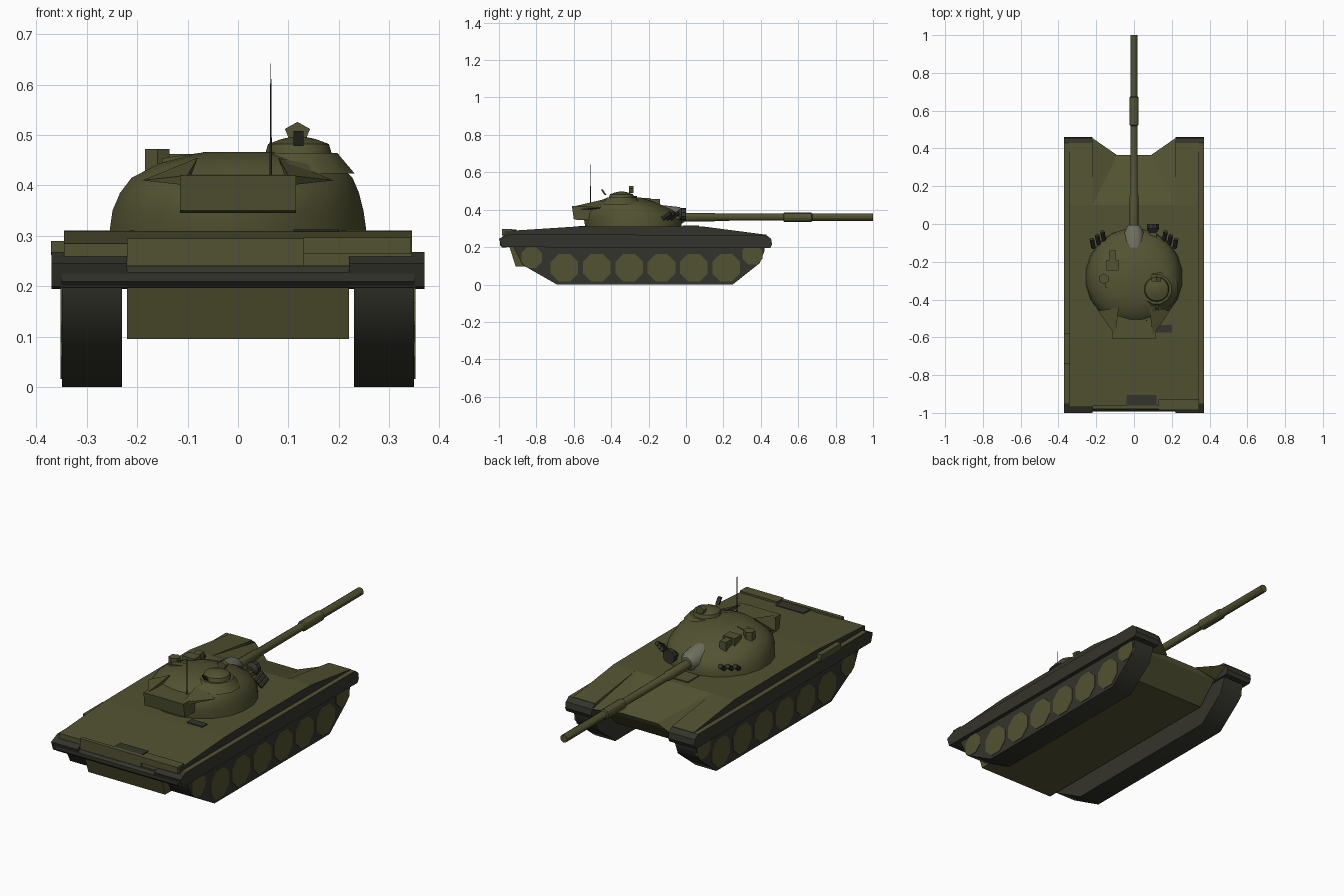
import bpy, bmesh, math
from mathutils import Vector, Matrix

if "Cube" in bpy.data.objects:
    bpy.data.objects.remove(bpy.data.objects["Cube"])


def material(name, rgb):
    m = bpy.data.materials.new(name)
    m.diffuse_color = (*rgb, 1)
    m.use_nodes = True
    m.node_tree.nodes["Principled BSDF"].inputs["Base Color"].default_value = m.diffuse_color
    return m


OLIVE = material("olive paint", (0.085, 0.085, 0.032))
DARK = material("dark rubber", (0.034, 0.034, 0.025))
GREY = material("pale canvas", (0.16, 0.16, 0.115))


def finish(name, bm, mats, rule=None, smooth=30):
    bmesh.ops.recalc_face_normals(bm, faces=bm.faces)
    if rule:
        for f in bm.faces:
            f.material_index = 1 if rule(f) else 0
    me = bpy.data.meshes.new(name)
    bm.to_mesh(me)
    bm.free()
    for m in mats:
        me.materials.append(m)
    if smooth:
        me.shade_smooth()
        me.set_sharp_from_angle(angle=math.radians(smooth))
    ob = bpy.data.objects.new(name, me)
    bpy.context.collection.objects.link(ob)
    return ob


def hull(name, pts, mats=(OLIVE,), rule=None):
    """Convex solid around the points."""
    bm = bmesh.new()
    for p in pts:
        bm.verts.new(p)
    r = bmesh.ops.convex_hull(bm, input=bm.verts[:])
    junk = [g for g in r["geom_interior"] if isinstance(g, bmesh.types.BMVert)]
    bmesh.ops.delete(bm, geom=junk, context="VERTS")
    bmesh.ops.dissolve_limit(bm, angle_limit=0.01, verts=bm.verts[:], edges=bm.edges[:])
    return finish(name, bm, mats, rule, 0)


def slab(name, profile, x0, x1, mats=(OLIVE,), rule=None):
    """Side profile (y, z) extruded across x."""
    return hull(name, [(x, y, z) for x in (x0, x1) for y, z in profile], mats, rule)


def box(name, x, y, z, mat=OLIVE):
    return hull(name, [(a, b, c) for a in x for b in y for c in z], (mat,))


def loft(name, rings, sides, mat=OLIVE, matrix=None, smooth=30, turn=0.5):
    """Elliptical rings (z, cx, cy, rx, ry) joined into a capped solid."""
    bm = bmesh.new()
    loops = []
    for z, cx, cy, rx, ry in rings:
        angs = [2 * math.pi * (i + turn) / sides for i in range(sides)]
        loops.append([bm.verts.new((cx + rx * math.cos(a), cy + ry * math.sin(a), z)) for a in angs])
    for a, b in zip(loops, loops[1:]):
        for i in range(sides):
            j = (i + 1) % sides
            bm.faces.new((a[i], a[j], b[j], b[i]))
    bm.faces.new(loops[0][::-1])
    bm.faces.new(loops[-1])
    if matrix:
        bm.transform(matrix)
    return finish(name, bm, (mat,), None, smooth)


def lathe(name, pts, origin, axis=(0, 0, 1), sides=12, mat=OLIVE, smooth=30):
    """Round part: (distance, radius) pairs along an axis."""
    rot = Vector((0, 0, 1)).rotation_difference(Vector(axis)).to_matrix().to_4x4()
    return loft(name, [(d, 0, 0, r, r) for d, r in pts], sides, mat,
                Matrix.Translation(origin) @ rot, smooth)


# Lower hull and upper deck
slab("lower_hull", [(-0.96, 0.25), (-0.91, 0.095), (0.25, 0.095), (0.25, 0.25)], -0.22, 0.22)
deck_side = lambda f: abs(f.normal.x) > 0.9 and abs(f.calc_center_median().x) > 0.3
slab("deck", [(-0.97, 0.24), (-0.97, 0.285), (-0.6, 0.309), (-0.3, 0.311), (0.1, 0.309), (0.1, 0.24)],
     -0.345, 0.345, (OLIVE, DARK), deck_side)

# Sloping nose plate between the fenders
hull("nose", [(s * x, y, z) for s in (-1, 1) for x, y, z in
     [(0.22, 0.1, 0.309), (0.22, 0.365, 0.22), (0.22, 0.25, 0.095),
      (0.22, 0.1, 0.095), (0.22, 0.355, 0.2)]])

for s, side in ((-1, "left"), (1, "right")):
    # Fender with dark sides and ends
    slab(f"fender_{side}", [(-1.0, 0.245), (-0.985, 0.2), (0.45, 0.195), (0.46, 0.215),
                            (0.455, 0.245), (0.43, 0.264), (-0.95, 0.268)],
         s * 0.22, s * 0.37, (OLIVE, DARK), lambda f: f.normal.z < 0.95)
    slab(f"front_deck_{side}", [(0.1, 0.309), (0.1, 0.24), (0.43, 0.24), (0.43, 0.266)],
         s * 0.22, s * 0.345, (OLIVE, DARK), deck_side)
    hull(f"nose_gusset_{side}", [(s * 0.22, 0.1, 0.309), (s * 0.22, 0.455, 0.245),
                                 (s * 0.09, 0.365, 0.222), (s * 0.22, 0.365, 0.2)])
    # Track
    track = slab(f"track_{side}", [(-0.69, 0), (0.25, 0), (0.395, 0.115), (0.42, 0.18), (0.42, 0.22),
                                   (-0.92, 0.22), (-0.92, 0.195), (-0.875, 0.105)],
                 s * 0.23, s * 0.349, (DARK,))
    track.data.shade_smooth()
    track.data.set_sharp_from_angle(angle=math.radians(45))
    # Road wheels, then the raised end wheels
    wheels = [(-0.65 + 0.173 * i, 0.09, 0.08) for i in range(6)]
    wheels += [(-0.825, 0.145, 0.06), (0.355, 0.16, 0.058)]
    for i, (y, z, r) in enumerate(wheels):
        lathe(f"wheel_{side}_{i}", [(0, r), (0.012, r)], (s * 0.34, y, z), (s, 0, 0), 8)
    # Smoke launchers on the turret cheek
    for i in range(3):
        lathe(f"smoke_launcher_{side}_{i}", [(0, 0.012), (0.055, 0.012)],
              (s * (0.215 - 0.028 * i), -0.125 + 0.02 * i, 0.352),
              (s * 0.15, 0.8, 0.55), 8, DARK)
    # Rear stowage wing
    hull(f"bustle_wing_{side}", [(s * 0.1, -0.59, 0.42), (s * 0.1, -0.59, 0.40), (s * 0.19, -0.46, 0.41),
                                 (s * 0.08, -0.44, 0.455), (s * 0.1, -0.46, 0.40)])

# Rear plate details
lathe("rear_beam", [(-0.35, 0.023), (0.35, 0.023)], (0, -0.972, 0.218), (1, 0, 0), 8, DARK)
box("rear_panel", (-0.22, 0.13), (-0.98, -0.96), (0.24, 0.295))
box("rear_locker", (0.13, 0.343), (-0.985, -0.93), (0.264, 0.297))
box("rear_grille", (-0.04, 0.12), (-0.96, -0.905), (0.285, 0.293), DARK)
box("deck_vent", (0.11, 0.2), (-0.575, -0.535), (0.305, 0.314), DARK)
box("exhaust", (-0.371, -0.34), (-0.74, -0.58), (0.262, 0.29))
box("driver_hatch", (-0.06, 0.06), (-0.02, 0.07), (0.305, 0.315))

# Turret shell: low rounded dome
loft("turret", [(0.308, 0, -0.282, 0.258, 0.26), (0.35, 0, -0.285, 0.252, 0.264),
                (0.385, 0.003, -0.295, 0.24, 0.248), (0.415, 0.008, -0.31, 0.222, 0.205),
                (0.443, 0.02, -0.325, 0.18, 0.155), (0.466, 0.01, -0.33, 0.08, 0.085)], 20, smooth=40)

# Rear stowage bin
slab("bustle_bin", [(-0.61, 0.42), (-0.6, 0.35), (-0.58, 0.345), (-0.46, 0.345), (-0.46, 0.422)],
     -0.115, 0.115)

# Commander's cupola with sight hood and handles
lathe("cupola_base", [(-0.04, 0.115), (0, 0.08)], (0.12, -0.345, 0.464), sides=12)
lathe("cupola", [(0, 0.068), (0.02, 0.062), (0.03, 0.035), (0.034, 0.015)], (0.12, -0.345, 0.462), sides=14)
hull("sight_hood", [(0.118 + a, y, 0.488 + b) for y in (-0.305, -0.28) for a, b in
                    [(-0.015, 0), (0.015, 0), (0.025, 0.024), (0, 0.038), (-0.025, 0.024)]])
hull("cupola_handle", [(x, y, z) for x in (0.11, 0.13) for y, z in
                       [(-0.425, 0.478), (-0.435, 0.478), (-0.455, 0.508), (-0.445, 0.508)]], (DARK,))

# Gunner's side fittings
lathe("gunner_periscope", [(0, 0.028), (0.07, 0.028)], (-0.16, -0.29, 0.402), sides=6, smooth=0)
box("gunner_sight", (-0.145, -0.08), (-0.245, -0.19), (0.42, 0.462))
box("gunner_sight_front", (-0.13, -0.095), (-0.19, -0.14), (0.41, 0.457))
hull("gunner_hatch", [(x, y, z + dz) for x, z in ((-0.15, 0.448), (-0.065, 0.46))
                      for y in (-0.34, -0.305) for dz in (-0.02, 0.006)])

# Antenna
lathe("antenna", [(0, 0.003), (0.1, 0.002), (0.222, 0.0008)], (0.065, -0.51, 0.42), sides=6, mat=DARK)

# Gun barrel with fume sleeve, canvas mantlet, searchlight
lathe("gun_barrel", [(0, 0.024), (0.17, 0.024), (0.18, 0.02), (0.54, 0.019), (0.545, 0.026),
                     (0.69, 0.026), (0.695, 0.02), (1.02, 0.02)], (0, -0.02, 0.36), (0, 1, 0), 12)
lathe("mantlet", [(0, 0.06), (0.09, 0.05), (0.12, 0.03)], (0, -0.125, 0.366), (0, 1, 0), 12, GREY)
lathe("searchlight", [(0, 0.02), (0.02, 0.034), (0.045, 0.034)], (0.1, -0.045, 0.375), (0, 1, 0), 10, DARK)
box("searchlight_bracket", (0.08, 0.12), (-0.1, -0.03), (0.35, 0.375))
